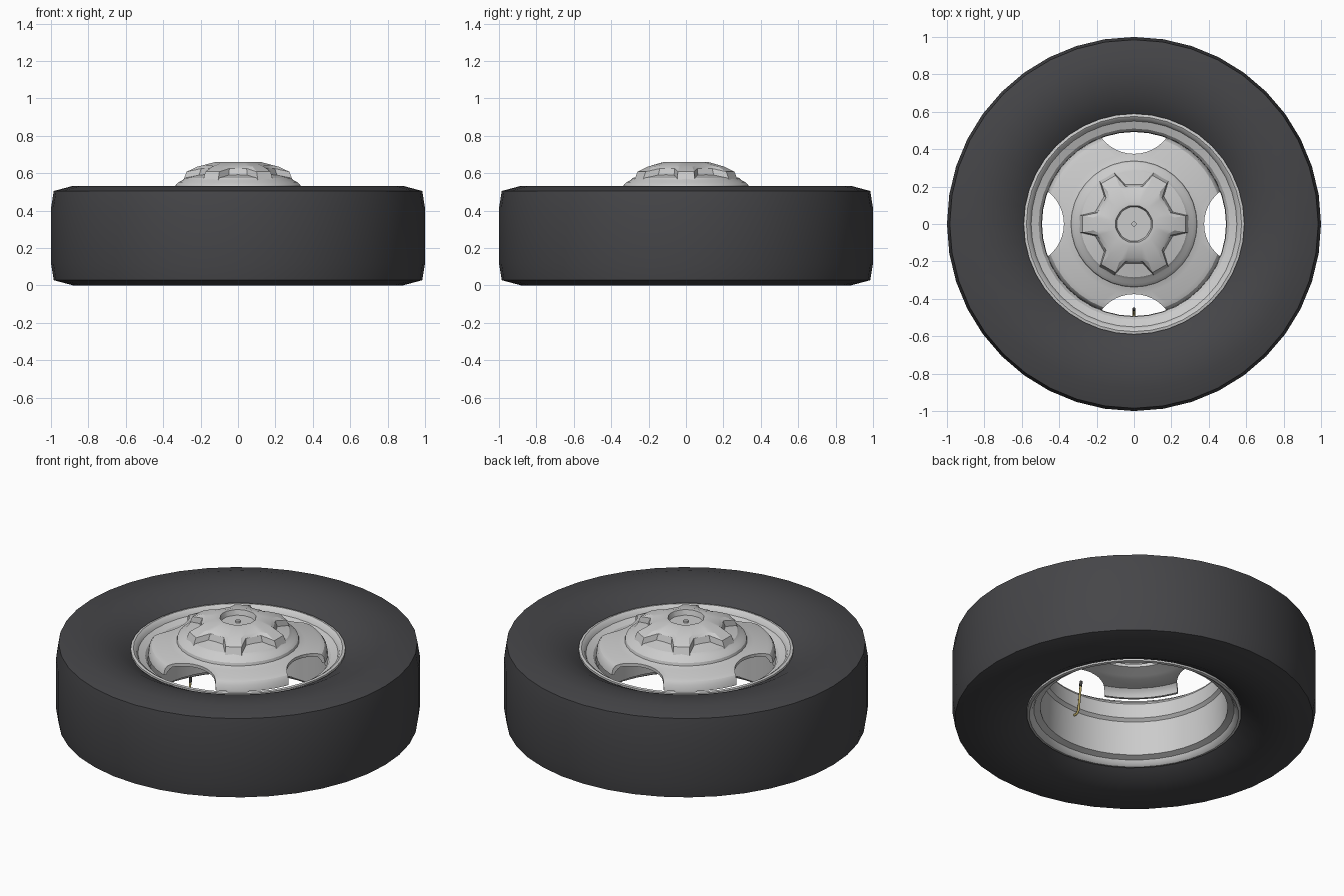
import bpy, bmesh
from math import sin, cos, pi, radians

if "Cube" in bpy.data.objects:
    bpy.data.objects.remove(bpy.data.objects["Cube"])


def paint(ob, name, rgb):
    m = bpy.data.materials.new(name)
    m.diffuse_color = (*rgb, 1)
    m.use_nodes = True
    m.node_tree.nodes["Principled BSDF"].inputs["Base Color"].default_value = m.diffuse_color
    ob.data.materials.append(m)


def from_rings(name, rings, loop=False, cap=False, angle=30):
    """Skin a list of equal-length vertex rings."""
    bm = bmesh.new()
    vs = [[bm.verts.new(p) for p in r] for r in rings]
    n = len(vs[0])
    for i in range(len(vs) if loop else len(vs) - 1):
        a, b = vs[i], vs[(i + 1) % len(vs)]
        for j in range(n):
            k = (j + 1) % n
            bm.faces.new((a[j], a[k], b[k], b[j]))
    if cap:
        bm.faces.new(vs[-1])
    me = bpy.data.meshes.new(name)
    bm.to_mesh(me)
    bm.free()
    ob = bpy.data.objects.new(name, me)
    bpy.context.collection.objects.link(ob)
    smooth(ob, angle)
    return ob


def smooth(ob, angle):
    bpy.ops.object.select_all(action='DESELECT')
    ob.select_set(True)
    bpy.context.view_layer.objects.active = ob
    bpy.ops.object.shade_smooth_by_angle(angle=radians(angle))


def lathe(name, profile, n=40, **kw):
    """Revolve (radius, z) points about z."""
    return from_rings(name, [[(r * cos(2 * pi * j / n), r * sin(2 * pi * j / n), z)
                              for j in range(n)] for r, z in profile], **kw)


# tyre: lower half profile mirrored about the mid plane
H = 0.533
half = [(0.575, 0.085), (0.6, 0.065), (0.69, 0.02), (0.78, 0.002), (0.88, 0.0),
        (0.985, 0.028), (1.0, 0.12)]
tyre = lathe("tyre", half + [(r, H - z) for r, z in reversed(half)])
paint(tyre, "rubber", (0.06, 0.06, 0.065))

# rim: lips and stepped barrel
lathe("rim", [(0.575, 0.44), (0.59, 0.455), (0.59, 0.472), (0.575, 0.475), (0.56, 0.465),
              (0.55, 0.445), (0.51, 0.43), (0.495, 0.41), (0.492, 0.32), (0.51, 0.305),
              (0.515, 0.10), (0.55, 0.088), (0.56, 0.068), (0.575, 0.058),
              (0.59, 0.061), (0.59, 0.078), (0.575, 0.093)])

# wheel disc with four scalloped windows
top = [(0.494, 0.44), (0.488, 0.475), (0.475, 0.492), (0.45, 0.502), (0.37, 0.512),
       (0.345, 0.52), (0.28, 0.54)]
under = [(r - 0.014 if r > 0.46 else r, z - (0.0 if r > 0.49 else 0.018)) for r, z in reversed(top)]
disc = lathe("wheel_disc", top + under, n=48, loop=True)
for k in range(4):
    a = k * pi / 2
    bpy.ops.mesh.primitive_cylinder_add(vertices=40, radius=0.22, depth=0.4,
                                        location=(0.595 * cos(a), 0.595 * sin(a), 0.48))
    cutter = bpy.context.object
    cutter.hide_render = True
    mod = disc.modifiers.new("window", 'BOOLEAN')
    mod.operation, mod.solver, mod.object = 'DIFFERENCE', 'EXACT', cutter
    bpy.context.view_layer.objects.active = disc
    bpy.ops.object.modifier_apply(modifier=mod.name)
    bpy.data.objects.remove(cutter)
smooth(disc, 30)

# hub base dome
lathe("hub_base", [(0.338, 0.52), (0.333, 0.538), (0.318, 0.552), (0.298, 0.562),
                   (0.285, 0.575), (0.24, 0.585), (0.18, 0.60)], n=36)

# six-lobed hub cap: ring = (tip radius, valley radius, tip z, valley z)
cap_rings = [(0.295, 0.222, 0.565, 0.58), (0.278, 0.205, 0.608, 0.625),
             (0.22, 0.185, 0.635, 0.64), (0.122, 0.122, 0.66, 0.66), (0.10, 0.10, 0.66, 0.66),
             (0.092, 0.092, 0.63, 0.63), (0.013, 0.013, 0.63, 0.63), (0.013, 0.013, 0.643, 0.643)]


def lobed(rt, rv, zt, zv):
    pts = []
    for k in range(6):
        for d, r, z in ((-9, rt, zt), (9, rt, zt), (17, rv, zv), (43, rv, zv)):
            a = radians(60 * k + d)
            pts.append((r * cos(a), r * sin(a), z))
    return pts


from_rings("hub_cap", [lobed(*r) for r in cap_rings], cap=True, angle=20)


# valve stem and its cap
def tube(name, pts, radius, rgb):
    cu = bpy.data.curves.new(name, 'CURVE')
    cu.dimensions, cu.bevel_depth, cu.bevel_resolution, cu.use_fill_caps = '3D', radius, 1, True
    sp = cu.splines.new('POLY')
    sp.points.add(len(pts) - 1)
    for p, (y, z) in zip(sp.points, pts):
        p.co = (0, y, z, 1)
    ob = bpy.data.objects.new(name, cu)
    bpy.context.collection.objects.link(ob)
    paint(ob, name, rgb)


tube("valve_stem", [(-0.512, 0.28), (-0.485, 0.282), (-0.474, 0.30), (-0.456, 0.445)],
     0.007, (0.45, 0.36, 0.12))
tube("valve_cap", [(-0.457, 0.44), (-0.453, 0.47)], 0.009, (0.05, 0.05, 0.05))
